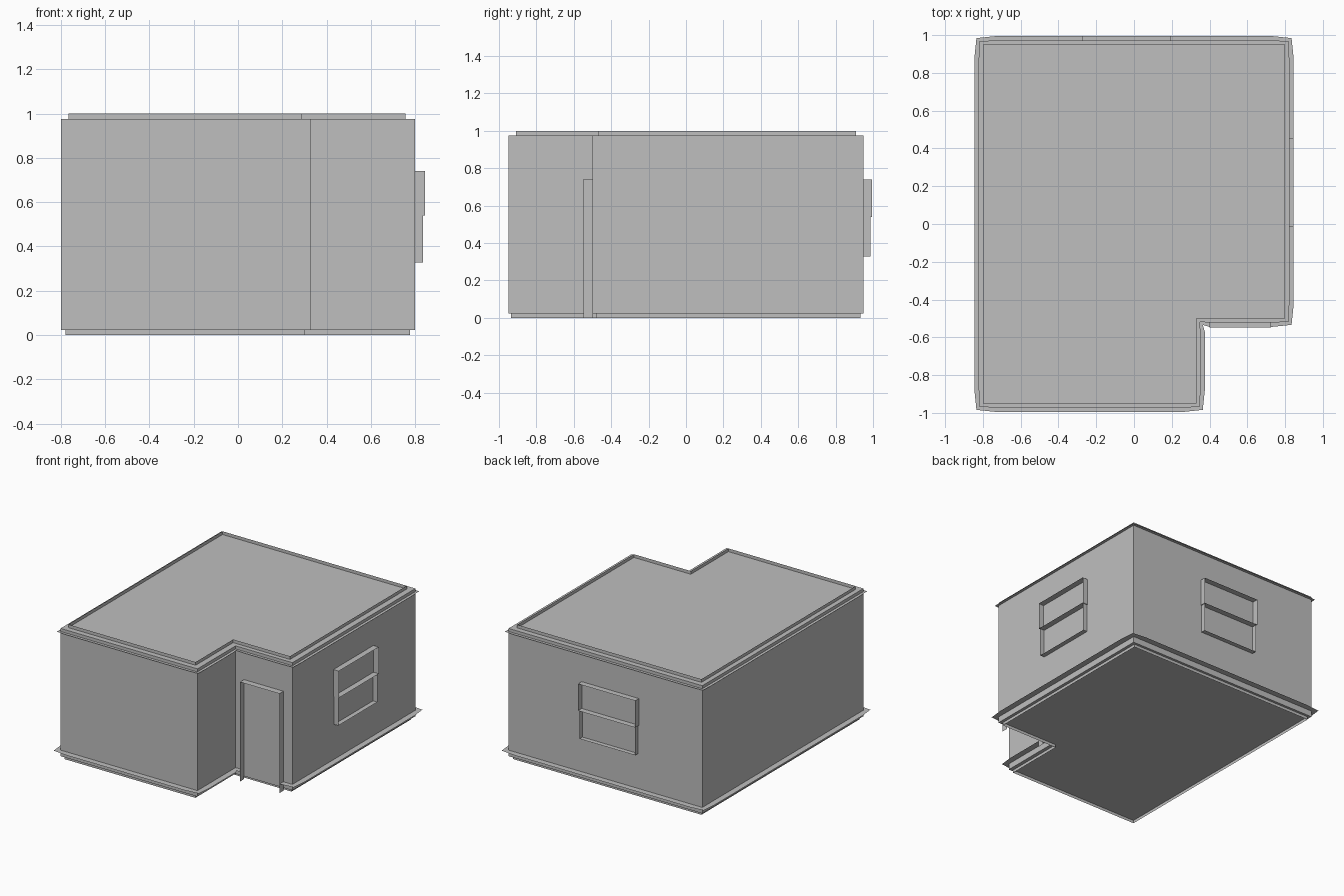
import bpy, bmesh
from mathutils import Vector

if "Cube" in bpy.data.objects:
    bpy.data.objects.remove(bpy.data.objects["Cube"])

plaster = bpy.data.materials.new("plain_grey")
plaster.diffuse_color = (0.52, 0.52, 0.52, 1)
plaster.use_nodes = True
plaster.node_tree.nodes["Principled BSDF"].inputs["Base Color"].default_value = plaster.diffuse_color


def make(name, bm):
    me = bpy.data.meshes.new(name)
    bm.to_mesh(me)
    bm.free()
    me.materials.append(plaster)
    ob = bpy.data.objects.new(name, me)
    bpy.context.collection.objects.link(ob)
    return ob


def outline(x0, x1, y0, y1, nx, ny):
    """Counter-clockwise L shape with its notch at the front right."""
    return [Vector(p) for p in ((x0, y0), (nx, y0), (nx, ny), (x1, ny), (x1, y1), (x0, y1))]


def band(bm, pts, z0, z1):
    """Upright strip around a closed outline."""
    lo = [bm.verts.new((p.x, p.y, z0)) for p in pts]
    hi = [bm.verts.new((p.x, p.y, z1)) for p in pts]
    for i in range(len(pts)):
        j = (i + 1) % len(pts)
        bm.faces.new((lo[i], lo[j], hi[j], hi[i]))
    return lo, hi


def corner_out(pts, i, d):
    """Mitred corner moved outwards by d."""
    a, b, c = pts[i - 1], pts[i], pts[(i + 1) % len(pts)]
    e, f = (b - a).normalized(), (c - b).normalized()
    return b + d * (Vector((e.y, -e.x)) + Vector((f.y, -f.x)))


def ledge(name, pts, z, mid, tip, gap=None):
    """Thin flat trim around the walls, narrowing at the corners; gap leaves out the doorway."""
    bm = bmesh.new()
    n = len(pts)
    for i in range(n):
        a, b = pts[i], pts[(i + 1) % n]
        u = (b - a).normalized()
        out = Vector((u.y, -u.x))
        inner = [a, a + u * 0.07, b - u * 0.07, b]
        outer = [corner_out(pts, i, tip), inner[1] + out * mid,
                 inner[2] + out * mid, corner_out(pts, (i + 1) % n, tip)]
        if gap and i == 2:
            inner[1].x, inner[2].x = outer[1].x, outer[2].x = gap
        for k in range(3):
            if gap and i == 2 and k == 1:
                continue
            bm.faces.new([bm.verts.new((p.x, p.y, z))
                          for p in (inner[k], outer[k], outer[k + 1], inner[k + 1])])
    bmesh.ops.remove_doubles(bm, verts=bm.verts, dist=1e-4)
    return make(name, bm)


def frame(name, origin, u, out, parts):
    """Thin boards standing out of a wall; parts are (s0, z0, s1, z1, depth)."""
    bm = bmesh.new()
    o, u, out = Vector(origin), Vector(u), Vector(out)
    for s0, z0, s1, z1, d in parts:
        a = o + u * s0 + Vector((0, 0, z0))
        b = o + u * s1 + Vector((0, 0, z1))
        bm.faces.new([bm.verts.new(p) for p in (a, b, b + out * d, a + out * d)])
    return make(name, bm)


# Main walls with flat roof and floor
walls = outline(-0.8, 0.8, -0.95, 0.95, 0.33, -0.5)
bm = bmesh.new()
lo, hi = band(bm, walls, 0.022, 0.976)
bm.faces.new(hi)
bm.faces.new(lo[::-1])
make("walls", bm)

# Low upright rims above the roof and below the floor
bm = bmesh.new()
band(bm, outline(-0.765, 0.757, -0.91, 0.91, 0.287, -0.467), 0.976, 1.0)
make("roof_rim", bm)
bm = bmesh.new()
band(bm, outline(-0.78, 0.778, -0.935, 0.932, 0.303, -0.48), 0.0, 0.022)
make("base_rim", bm)

# Trim ledges
ledge("base_ledge", walls, 0.067, 0.045, 0.034, gap=(0.4, 0.725))
ledge("crown_ledge", walls, 0.953, 0.022, 0.018)

# Door frame
frame("door_frame", (0, -0.5, 0), (1, 0, 0), (0, -1, 0), [
    (0.4, 0.0, 0.4, 0.743, 0.048), (0.725, 0.0, 0.725, 0.743, 0.048),
    (0.4, 0.743, 0.725, 0.743, 0.048)])

# Window frames: upper sash stands out further than the lower one
for name, origin, u, out in (
        ("right_window_frame", (0.8, -0.01, 0), (0, 1, 0), (1, 0, 0)),
        ("back_window_frame", (0.19, 0.95, 0), (-1, 0, 0), (0, 1, 0))):
    w = 0.46
    parts = [(-0.006, 0.74, w + 0.006, 0.74, 0.044), (-0.006, 0.54, w + 0.006, 0.54, 0.044),
             (0, 0.328, w, 0.328, 0.035)]
    for s, t in ((0, -0.006), (w, w + 0.006)):
        parts += [(t, 0.54, t, 0.74, 0.044), (s, 0.328, s, 0.54, 0.036)]
    frame(name, origin, u, out, parts)
